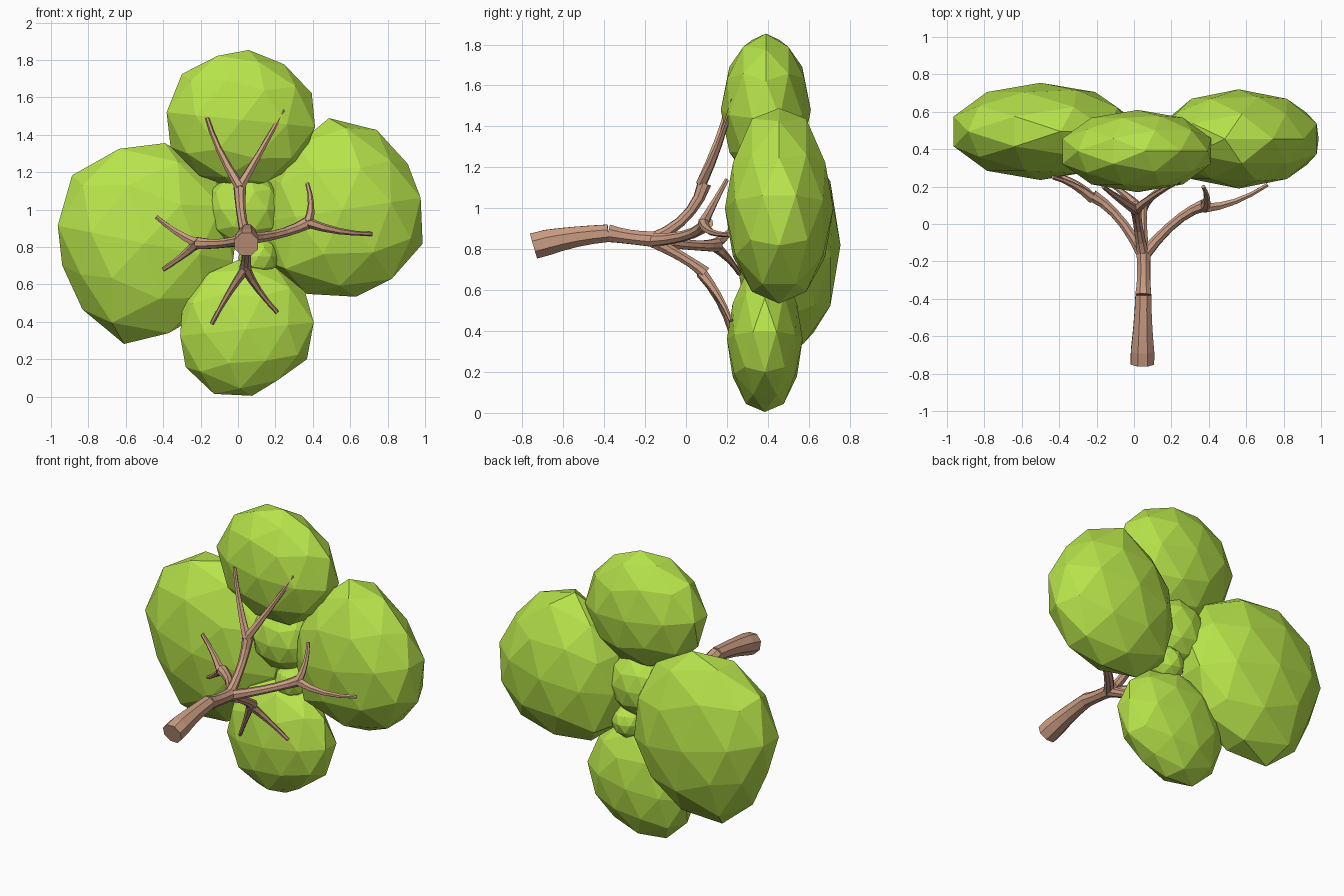
import bpy, bmesh, math
from mathutils import Vector, Matrix

if "Cube" in bpy.data.objects:
    bpy.data.objects.remove(bpy.data.objects["Cube"])


def material(name, color):
    m = bpy.data.materials.new(name)
    m.diffuse_color = color
    m.use_nodes = True
    m.node_tree.nodes["Principled BSDF"].inputs["Base Color"].default_value = m.diffuse_color
    return m


BARK = material("bark", (0.60, 0.34, 0.23, 1))
LEAF = material("leaf", (0.48, 0.78, 0.07, 1))


def finish(bm, name, mat):
    bmesh.ops.recalc_face_normals(bm, faces=bm.faces)
    me = bpy.data.meshes.new(name)
    bm.to_mesh(me)
    bm.free()
    me.materials.append(mat)
    ob = bpy.data.objects.new(name, me)
    bpy.context.collection.objects.link(ob)
    return ob


def tube(name, ctrl, radius, steps=5, sides=8):
    """Faceted limb: a curve through start, middle and end; radius(t) sets thickness."""
    p0, pm, p1 = (Vector(p) for p in ctrl)
    bend = 2 * pm - (p0 + p1) / 2
    bm = bmesh.new()
    side, rings = Vector((0.9, 0.1, 0.4)), []
    for i in range(steps + 1):
        t = i / steps
        c = (1 - t) ** 2 * p0 + 2 * t * (1 - t) * bend + t * t * p1
        d = ((1 - t) * (bend - p0) + t * (p1 - bend)).normalized()
        side = (side - d * side.dot(d)).normalized()
        other = d.cross(side)
        angles = [2 * math.pi * k / sides for k in range(sides)]
        rings.append([bm.verts.new(c + radius(t) * (math.cos(a) * side + math.sin(a) * other))
                      for a in angles])
    for a, b in zip(rings, rings[1:]):
        for k in range(sides):
            n = (k + 1) % sides
            bm.faces.new((a[k], a[n], b[n], b[k]))
    bm.faces.new(rings[0][::-1])
    bm.faces.new(rings[-1])
    return finish(bm, name, BARK)


def branch(name, middle, fork, *twigs):
    """Limb from the trunk that thickens at its fork, then thin twigs."""
    tube(name + "_branch", (CROWN, middle, fork),
         lambda t: 0.026 + 0.009 * (2 * t - 1) ** 2)
    root = Vector(fork) - Vector((0, 0.015, 0))
    for i, (mid, tip) in enumerate(twigs):
        tube(f"{name}_twig_{i + 1}", (root, mid, tip),
             lambda t: 0.011 + 0.017 * (1 - t) ** 1.5, 4, 6)


def clump(name, centre, depth, radii, spin=0.0):
    """Faceted leaf mass: front outline from evenly spaced radii around the centre."""
    bm = bmesh.new()
    bmesh.ops.create_icosphere(bm, subdivisions=2, radius=1,
                               matrix=Matrix.Rotation(spin, 4, 'Y'))
    n = len(radii)
    for v in bm.verts:
        a = (math.atan2(v.co.z, v.co.x) % (2 * math.pi)) / (2 * math.pi) * n
        i = int(a) % n
        f = a - int(a)
        r = 1.02 * (radii[i] * (1 - f) + radii[(i + 1) % n] * f)
        v.co = Vector((v.co.x * r, v.co.y * depth, v.co.z * r)) + Vector(centre)
    return finish(bm, name, LEAF)


# Trunk lying along y: flared foot, gentle hump, slight swell at the crown
CROWN = (.05, -.17, .845)
tube("trunk_foot", ((.045, -.745, .815), (.047, -.57, .855), (.05, -.38, .878)),
     lambda t: .046 + .03 * (1 - t) ** 1.5 - .008 * (t == 0))
tube("trunk_neck", ((.05, -.38, .878), (.052, -.25, .857), (.05, -.1, .845)),
     lambda t: .037 + .009 * (2 * t - 1) ** 2 - .02 * (t == 1))

# Four limbs, each splitting into two twigs
branch("upper", (.02, 0, .96), (.01, .09, 1.12),
       ((-.10, .15, 1.32), (-.165, .20, 1.49)),
       ((.12, .16, 1.31), (.245, .23, 1.53)))
branch("right", (.22, .01, .87), (.375, .10, .93),
       ((.39, .14, 1.03), (.37, .20, 1.14)),
       ((.54, .12, .885), (.715, .21, .87)))
branch("left", (-.08, .03, .82), (-.22, .15, .82),
       ((-.33, .21, .88), (-.435, .25, .96)),
       ((-.30, .21, .75), (-.40, .26, .68)))
branch("lower", (.045, 0, .75), (.04, .09, .685),
       ((-.05, .16, .55), (-.14, .22, .39)),
       ((.11, .16, .57), (.21, .22, .45)))

# Foliage masses around the crown
clump("left_foliage", (-.5, .495, .82), .26, (.5, .53, .54, .51, .43, .54, .49), .2)
clump("right_foliage", (.56, .455, 1.0), .265, (.44, .41, .5, .42, .41, .5, .46, .47), -.15)
clump("top_foliage", (.02, .39, 1.48), .22, (.41, .36, .38, .42, .36, .37), .1)
clump("bottom_foliage", (.04, .385, .36), .185, (.38, .36, .37, .36, .38, .33), -.1)
clump("centre_foliage", (.03, .42, 1.0), .15, (.21, .2, .2))
clump("small_foliage", (.11, .42, .75), .12, (.11, .1, .12))
